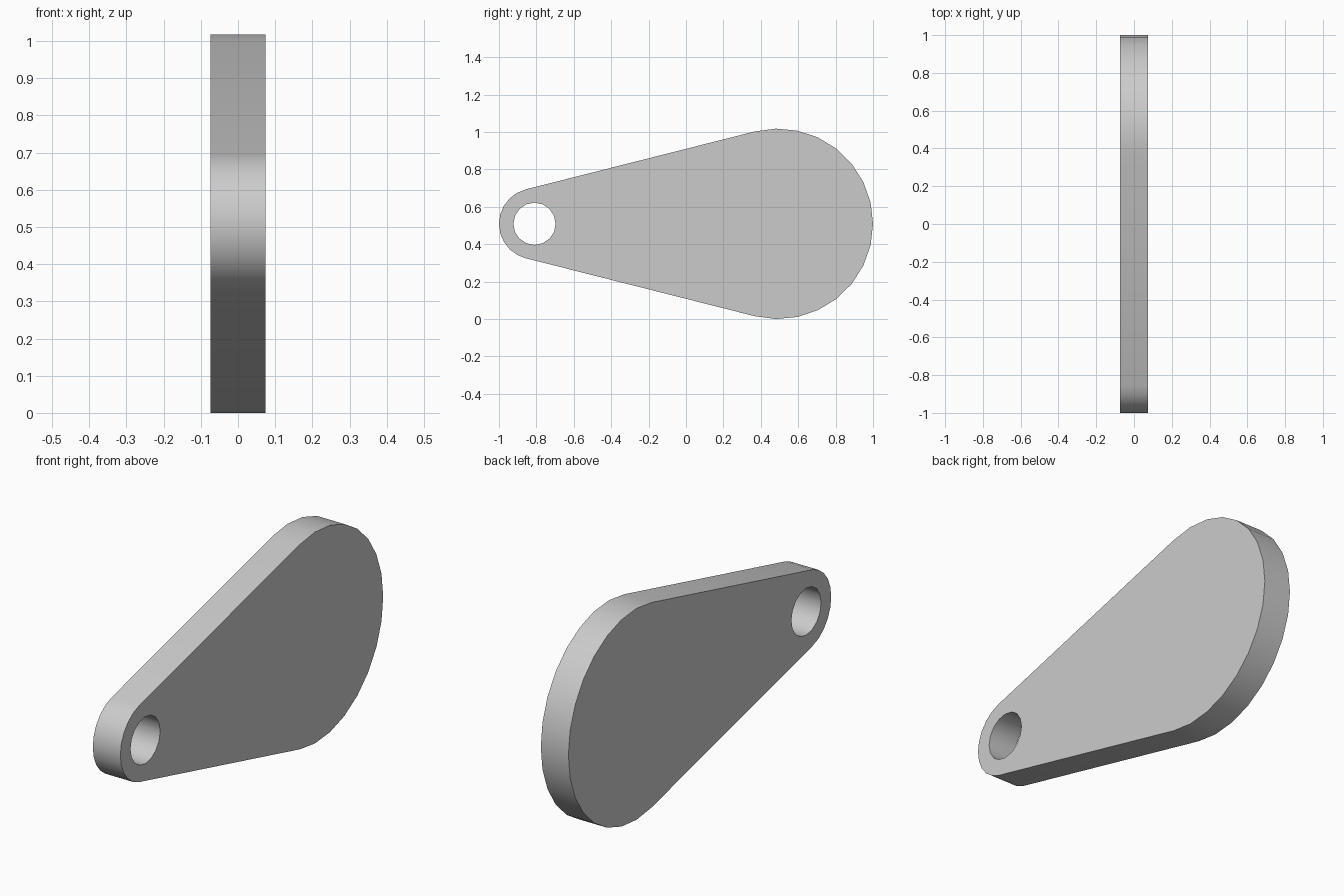
import bpy, bmesh, math
from mathutils import Vector

cube = bpy.data.objects.get("Cube")
if cube:
    bpy.data.objects.remove(cube, do_unlink=True)

THICK = 0.147
MID_Z = 0.509
BIG_Y, BIG_R = 0.491, 0.509
SMALL_Y, SMALL_R = -0.81, 0.19
HOLE_R = 0.113

# Plain grey material
grey = bpy.data.materials.new("plain grey")
grey.use_nodes = True
color = (0.6, 0.6, 0.6, 1)
grey.diffuse_color = color
grey.node_tree.nodes["Principled BSDF"].inputs["Base Color"].default_value = color


def arc(y, radius, start, end, steps):
    """Points on an arc in the side plane, both ends included."""
    angles = [start + (end - start) * i / steps for i in range(steps + 1)]
    return [Vector((-THICK / 2, y + radius * math.cos(a), MID_Z + radius * math.sin(a)))
            for a in angles]


def add_loop(bm, points):
    verts = [bm.verts.new(p) for p in points]
    return [bm.edges.new((v, verts[i - 1])) for i, v in enumerate(verts)]


# Outline: a large and a small arc joined by their common tangents
tangent = math.pi / 2 + math.asin((BIG_R - SMALL_R) / (BIG_Y - SMALL_Y))
outline = arc(BIG_Y, BIG_R, -tangent, tangent, 16)
outline += arc(SMALL_Y, SMALL_R, tangent, 2 * math.pi - tangent, 10)
hole = arc(SMALL_Y, HOLE_R, 0, 2 * math.pi, 16)[:-1]

# Fill between outline and pin hole, then give the plate its thickness
bm = bmesh.new()
edges = add_loop(bm, outline) + add_loop(bm, hole)
bmesh.ops.triangle_fill(bm, edges=edges, use_beauty=True, normal=(-1, 0, 0))
result = bmesh.ops.extrude_face_region(bm, geom=bm.faces[:], use_keep_orig=True)
moved = [g for g in result["geom"] if isinstance(g, bmesh.types.BMVert)]
bmesh.ops.translate(bm, verts=moved, vec=(THICK, 0, 0))
bmesh.ops.recalc_face_normals(bm, faces=bm.faces[:])

mesh = bpy.data.meshes.new("lever_plate")
bm.to_mesh(mesh)
bm.free()
mesh.materials.append(grey)
plate = bpy.data.objects.new("lever_plate", mesh)
bpy.context.collection.objects.link(plate)

# Smooth rims, crisp plate edges
bpy.context.view_layer.objects.active = plate
plate.select_set(True)
bpy.ops.object.shade_smooth_by_angle(angle=math.radians(30))
